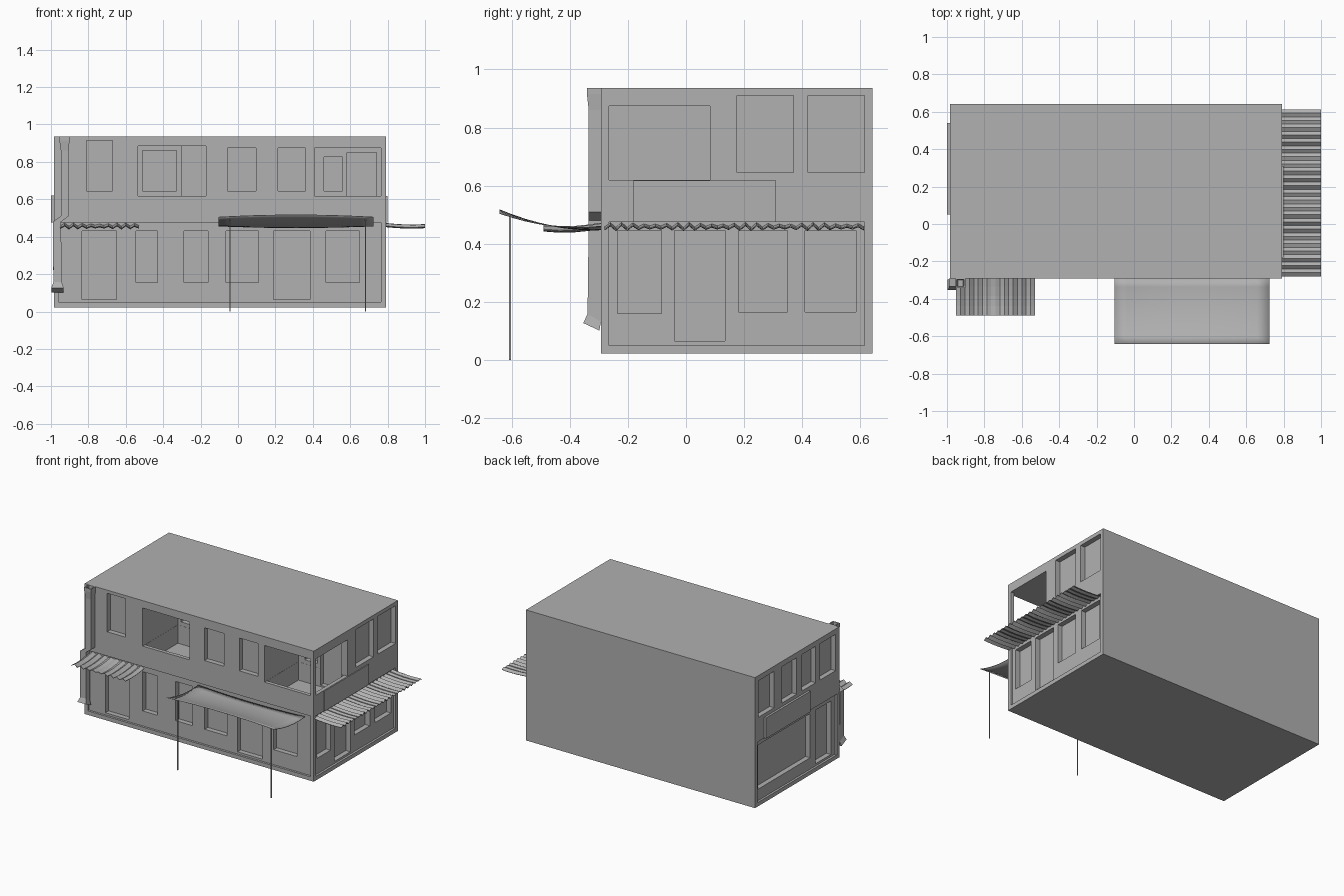
import bpy, bmesh, math
from mathutils import Vector

X0, X1, Y0, Y1, Z0, Z1 = -0.985, 0.792, -0.292, 0.642, 0.022, 0.937

# Dark grey shared by every part
GREY = bpy.data.materials.new("dark_grey")
GREY.diffuse_color = (0.44, 0.44, 0.44, 1)


def make(name, bm):
    bmesh.ops.recalc_face_normals(bm, faces=bm.faces)
    me = bpy.data.meshes.new(name)
    bm.to_mesh(me)
    bm.free()
    me.materials.append(GREY)
    ob = bpy.data.objects.new(name, me)
    bpy.context.collection.objects.link(ob)
    return ob


def boxes(name, items):
    # each item: x0, x1, y0, y1, z0, z1
    bm = bmesh.new()
    for a, b, c, d, e, f in items:
        vs = bmesh.ops.create_cube(bm, size=1)["verts"]
        for v in vs:
            v.co = Vector(((a + b) / 2 + v.co.x * (b - a),
                           (c + d) / 2 + v.co.y * (d - c),
                           (e + f) / 2 + v.co.z * (f - e)))
    return make(name, bm)


def front(a, b, e, f, depth):
    return (a, b, Y0 - 0.1, Y0 + depth, e, f)


def right(c, d, e, f, depth):
    return (X1 - depth, X1 + 0.1, c, d, e, f)


def left(c, d, e, f, depth):
    return (X0 - 0.1, X0 + depth, c, d, e, f)


def cut(ob, items):
    cutter = boxes("cutter", items)
    cutter.hide_render = True
    mod = ob.modifiers.new("cut", "BOOLEAN")
    mod.operation = "DIFFERENCE"
    mod.solver = "EXACT"
    mod.object = cutter
    bpy.context.view_layer.objects.active = ob
    bpy.ops.object.modifier_apply(modifier=mod.name)
    bpy.data.objects.remove(cutter)


# Main block
house = boxes("building", [(X0, X1, Y0, Y1, Z0, Z1)])

# Recessed ground floor panels and the two balcony openings
cut(house, [front(-0.96, 0.765, 0.05, 0.475, 0.015),
            right(-0.265, 0.615, 0.05, 0.475, 0.015),
            left(-0.265, 0.615, 0.05, 0.475, 0.015),
            front(-0.535, -0.305, 0.618, 0.885, 0.39),
            front(0.41, 0.765, 0.618, 0.875, 0.375)])
cut(house, [front(-0.4, -0.17, 0.619, 0.884, 0.3),
            (0.7, X1 + 0.1, -0.265, 0.082, 0.619, 0.874)])

# Balcony floors, sunk behind the parapets
cut(house, [(-0.534, -0.306, Y0 + 0.026, Y0 + 0.389, 0.49, 0.7),
            (0.411, 0.764, Y0 + 0.026, Y0 + 0.374, 0.49, 0.7)])
cut(house, [(-0.4, -0.171, Y0 + 0.027, Y0 + 0.299, 0.491, 0.69)])

# Windows and doors
W = 0.05
wins = [front(a, b, e, f, W) for a, b, e, f in [
    (-0.835, -0.65, 0.065, 0.43), (-0.545, -0.43, 0.155, 0.43),
    (-0.29, -0.16, 0.155, 0.43), (-0.065, 0.11, 0.155, 0.43),
    (0.19, 0.385, 0.065, 0.43), (0.47, 0.65, 0.155, 0.43)]]
wins += [front(a, b, e, f, 0.035) for a, b, e, f in [
    (-0.81, -0.67, 0.645, 0.915), (-0.055, 0.095, 0.645, 0.875),
    (0.215, 0.36, 0.645, 0.875)]]
wins += [right(a, b, e, 0.445, W) for a, b, e in [
    (-0.235, -0.085, 0.16), (-0.04, 0.135, 0.065),
    (0.18, 0.35, 0.165), (0.41, 0.585, 0.165)]]
wins += [right(0.175, 0.37, 0.645, 0.91, 0.035), right(0.42, 0.615, 0.645, 0.91, 0.035)]
wins += [left(a, b, 0.645, 0.9, 0.035) for a, b in [
    (0.43, 0.605), (0.18, 0.345), (-0.03, 0.12), (-0.25, -0.08)]]
wins += [left(0.01, 0.585, 0.13, 0.44, W), left(-0.22, -0.05, 0.065, 0.44, W)]
wins += [(-0.51, -0.33, 0.05, 0.13, 0.645, 0.86),
         (0.46, 0.56, 0.04, 0.115, 0.645, 0.825),
         (0.583, 0.74, 0.04, 0.115, 0.5, 0.85)]
cut(house, wins)

# Blank wall boards on both sides
boxes("left_board", [(-1.0, X0 + 0.005, 0.05, 0.54, 0.475, 0.62)])
boxes("right_board", [(X1 - 0.005, X1 + 0.006, -0.18, 0.31, 0.475, 0.617)])


def sheet(name, us, vs, fn, thick):
    bm = bmesh.new()
    g = [[bm.verts.new(fn(u, v)) for v in vs] for u in us]
    for i in range(len(us) - 1):
        for j in range(len(vs) - 1):
            bm.faces.new((g[i][j], g[i + 1][j], g[i + 1][j + 1], g[i][j + 1]))
    ob = make(name, bm)
    mod = ob.modifiers.new("thickness", "SOLIDIFY")
    mod.thickness = thick
    mod.offset = 0
    return ob


def span(a, b, n):
    return [a + (b - a) * i / n for i in range(n + 1)]


def ridge(t, period, start):
    k = round((t - start) / period * 2)
    return (0.006 + 0.003 * math.sin(k * 0.55)) * (1 if k % 2 else -1)


def droop(v, amount):
    return 0.463 - amount * math.sin(v * math.pi * 0.75)


# Corrugated awnings, on the right wall and on the front left
n = 46
sheet("right_awning", span(-0.28, 0.612, n), span(0, 1, 4),
      lambda u, v: (X1 - 0.01 + 0.218 * v, u,
                    droop(v, 0.009) + ridge(u, 2 * 0.892 / n, -0.28)), 0.004)
sheet("front_awning", span(-0.95, -0.53, 18), span(0, 1, 4),
      lambda u, v: (u, Y0 + 0.01 - 0.208 * v,
                    droop(v, 0.014) + ridge(u, 2 * 0.42 / 18, -0.95)), 0.004)


# Sagging cloth canopy with two thin posts
def cloth(u, v):
    bow = 1 - ((u - 0.31) / 0.415) ** 2
    z = 0.460 - 0.035 * v + 0.08 * v * v
    return (u, Y0 - 0.350 * v, z + bow * (0.024 * v - 0.012))


canopy = sheet("cloth_canopy", span(-0.105, 0.725, 12), span(0, 1, 8), cloth, 0.003)
for p in canopy.data.polygons:
    p.use_smooth = True
boxes("canopy_posts", [(x - 0.003, x + 0.003, -0.609, -0.603, 0, 0.497)
                       for x in (-0.043, 0.682)])

# Square downpipe with hopper and spout: x, y, z, half width x, half width y
path = [(-0.965, -0.326, 0.114, 0.033, 0.028), (-0.965, -0.316, 0.145, 0.022, 0.023),
        (-0.968, -0.313, 0.48, 0.022, 0.022), (-0.926, -0.313, 0.51, 0.021, 0.022),
        (-0.926, -0.313, 0.86, 0.021, 0.022), (-0.928, -0.315, 0.915, 0.027, 0.026),
        (-0.928, -0.315, 0.937, 0.027, 0.026), (-0.928, -0.315, 0.937, 0.02, 0.018),
        (-0.928, -0.315, 0.88, 0.014, 0.016)]
bm = bmesh.new()
rings = [[bm.verts.new((x + sx * a, y + sy * b, z - (0.013 * sy if i < 2 else 0)))
          for sx, sy in ((-1, -1), (1, -1), (1, 1), (-1, 1))]
         for i, (x, y, z, a, b) in enumerate(path)]
for r, s in zip(rings, rings[1:]):
    for i in range(4):
        j = (i + 1) % 4
        bm.faces.new((r[i], r[j], s[j], s[i]))
bm.faces.new(rings[0][::-1])
bm.faces.new(rings[-1])
make("downpipe", bm)
